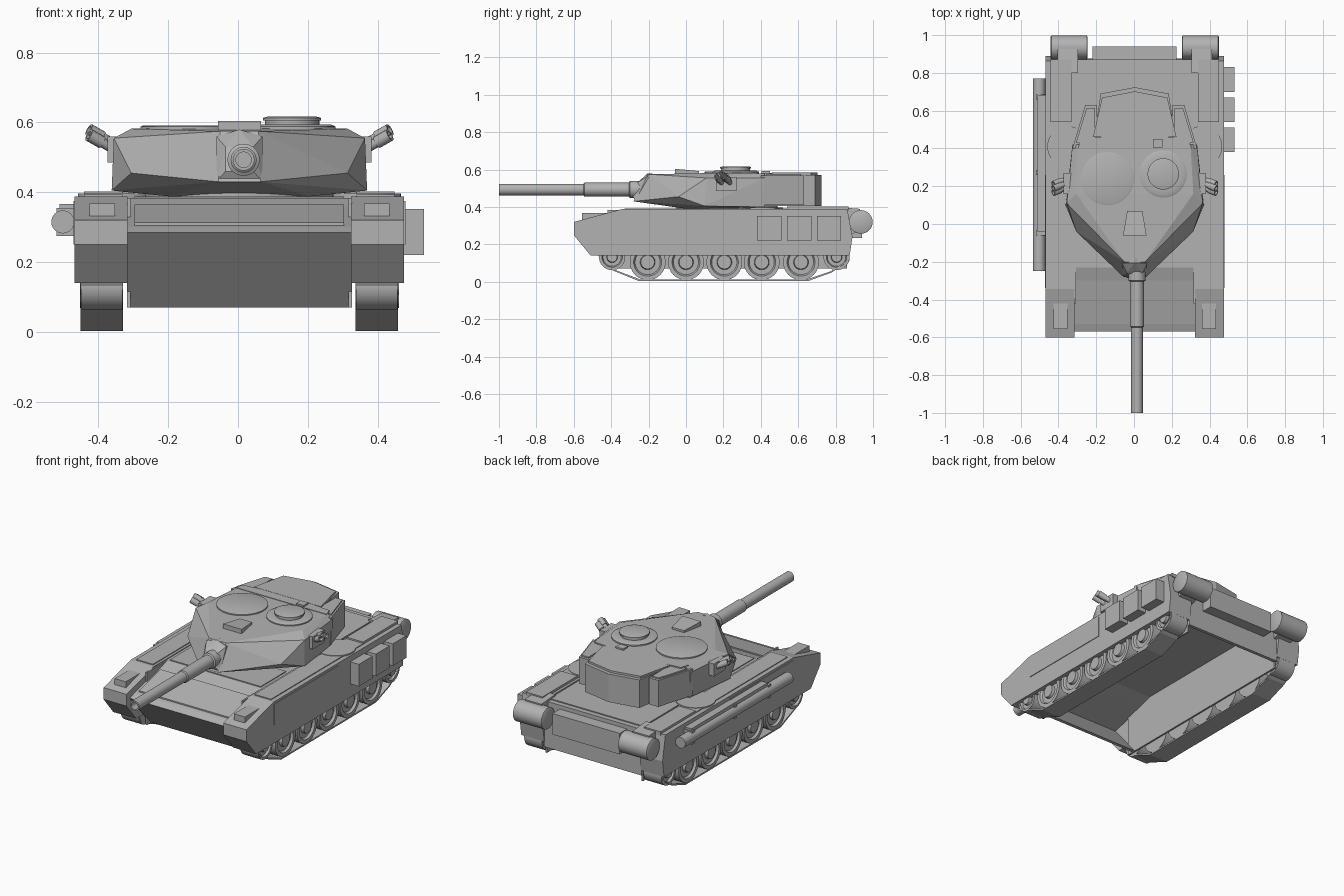
import bpy, bmesh, math
from mathutils import Vector

if "Cube" in bpy.data.objects:
    bpy.data.objects.remove(bpy.data.objects["Cube"])

CX = 0.004  # centre line of the hull
grey = bpy.data.materials.new("plain grey")
grey.diffuse_color = (0.45, 0.45, 0.45, 1)
grey.use_nodes = True
grey.node_tree.nodes["Principled BSDF"].inputs["Base Color"].default_value = grey.diffuse_color


def finish(name, bm, smooth=False):
    bmesh.ops.recalc_face_normals(bm, faces=bm.faces)
    me = bpy.data.meshes.new(name)
    bm.to_mesh(me)
    bm.free()
    me.materials.append(grey)
    ob = bpy.data.objects.new(name, me)
    bpy.context.collection.objects.link(ob)
    if smooth:
        bpy.ops.object.select_all(action='DESELECT')
        ob.select_set(True)
        bpy.context.view_layer.objects.active = ob
        bpy.ops.object.shade_smooth_by_angle(angle=math.radians(35))
    return ob


def prism(name, pts, a, b, axis='x'):
    """Extrude a (y, z) profile along x, or an (x, y) plan along z."""
    bm = bmesh.new()
    place = (lambda p, t: (t, p[0], p[1])) if axis == 'x' else (lambda p, t: (p[0], p[1], t))
    lo, hi = ([bm.verts.new(place(p, t)) for p in pts] for t in (a, b))
    bm.faces.new(lo)
    bm.faces.new(hi)
    n = len(pts)
    for i in range(n):
        j = (i + 1) % n
        bm.faces.new((lo[i], lo[j], hi[j], hi[i]))
    return finish(name, bm)


def box(name, x, y, z):
    return prism(name, [(x[0], y[0]), (x[1], y[0]), (x[1], y[1]), (x[0], y[1])], z[0], z[1], 'z')


def hull_of(name, pts, mirror=True):
    """Convex solid around points, mirrored left to right."""
    bm = bmesh.new()
    for x, y, z in pts:
        for s in ((1, -1) if mirror and x else (1,)):
            bm.verts.new((CX + s * x, y, z))
    bmesh.ops.convex_hull(bm, input=bm.verts)
    bmesh.ops.dissolve_limit(bm, angle_limit=0.02, verts=bm.verts, edges=bm.edges)
    return finish(name, bm)


def turned(name, start, direction, profile, n=32):
    """Revolve (distance, radius) pairs around a line."""
    d = Vector(direction).normalized()
    u = d.orthogonal().normalized()
    v = d.cross(u)
    bm = bmesh.new()
    rings = []
    for t, r in profile:
        rings.append([bm.verts.new(Vector(start) + d * t + r * (u * math.cos(2 * math.pi * k / n)
                      + v * math.sin(2 * math.pi * k / n))) for k in range(n)])
    for r0, r1 in zip(rings, rings[1:]):
        for k in range(n):
            j = (k + 1) % n
            bm.faces.new((r0[k], r0[j], r1[j], r1[k]))
    bm.faces.new(rings[0])
    bm.faces.new(rings[-1])
    return finish(name, bm, True)


def sides(f):
    for s, label in ((-1, "left"), (1, "right")):
        f(s, label)


# Hull: open-bottomed shell with nose, deck and rear plate
prism("hull_shell", [(-.38, .07), (-.57, .285), (-.53, .30), (-.30, .36), (-.23, .383), (.87, .383),
                     (.875, .11), (.855, .11), (.85, .363), (-.23, .363), (-.30, .34), (-.54, .28),
                     (-.36, .07)], CX - .322, CX + .322)
prism("glacis_panel", [(-.51, .305), (-.51, .313), (-.31, .365), (-.31, .357)], CX - .3, CX + .3)
box("deck_front_plate", (CX - .3, CX + .3), (-.22, .02), (.38, .388))
box("engine_deck", (CX - .31, CX + .31), (.45, .84), (.38, .389))
box("rear_box", (-.22, .225), (.86, .94), (.235, .36))


# Everything on each side of the hull
def side_parts(s, label):
    X = lambda v: CX + s * v
    prism(label + "_sponson", [(-.51, .14), (-.6, .25), (-.6, .32), (-.345, .388), (.863, .388),
                               (.89, .24), (.875, .14)], X(.32), X(.472))
    box(label + "_inner_wall", (X(.312), X(.322)), (-.42, .86), (.07, .383))
    prism(label + "_front_lamp_box", [(-.555, .32), (-.555, .368), (-.39, .368), (-.39, .34)], X(.357), X(.43))
    box(label + "_fender_plate", (X(.335), X(.445)), (-.33, .54), (.38, .393))
    box(label + "_rear_fender_plate", (X(.335), X(.445)), (.54, .87), (.38, .402))
    turned(label + "_fender_disc", (X(.355), .41, .38), (0, 0, 1), [(0, .108), (.016, .108)], 40)
    box(label + "_skirt_rail", (X(.47), X(.476)), (-.34, .26), (.25, .375))
    # fuel drum and its bracket
    turned(label + "_drum", (X(.25), .935, .32), (s, 0, 0), [(0, .056), (.004, .063), (.191, .063), (.195, .056)])
    prism(label + "_drum_bracket", [(.8, .38), (.8, .4), (.93, .39), (.93, .27), (.87, .25)], X(.3), X(.41))
    # track belt: thin band round the wheels
    outer = [(-.25, .003), (.65, .003), (.78, .05), (.865, .11), (.875, .16), (.84, .22), (-.43, .22),
             (-.475, .15), (-.44, .085), (-.39, .06)]
    c = Vector((.2, .115))
    inner = [(c.x + (y - c.x) * .985, c.y + (z - c.y) * .92) for y, z in outer]
    bm = bmesh.new()
    rows = [[bm.verts.new((X(x), *p)) for p in loop]
            for x, loop in ((.333, outer), (.455, outer), (.455, inner), (.333, inner))]
    for r0, r1 in zip(rows, rows[1:] + rows[:1]):
        for i in range(10):
            j = (i + 1) % 10
            bm.faces.new((r0[i], r0[j], r1[j], r1[i]))
    finish(label + "_track", bm)
    # wheels with a dished face and a hub
    wheels = [(y, .105, .096) for y in (-.205, 0, .205, .405, .615)] + [(-.395, .132, .07), (.805, .132, .07)]
    for i, (y, z, r) in enumerate(wheels):
        turned(f"{label}_wheel_{i + 1}", (X(.335), y, z), (s, 0, 0),
               [(0, r), (.118, r), (.118, r * .78), (.105, r * .7), (.105, r * .42),
                (.122, r * .38), (.122, r * .15)], 28)


sides(side_parts)

# Stowage on the outer sides
for i, y in enumerate((.38, .54, .70)):
    box(f"side_bin_{i + 1}", (.47, .533), (y, y + .13), (.22, .352))
turned("side_tube", (-.502, -.25, .315), (0, 1, 0), [(0, .033), (1.02, .033)], 24)
box("tube_rack", (-.512, -.465), (-.04, .68), (.31, .366))
for i, y in enumerate((-.06, .26, .66)):
    box(f"tube_clamp_{i + 1}", (-.52, -.465), (y, y + .025), (.275, .355))

# Turret: faceted body, rear bustle and bins
turned("turret_ring", (CX, .22, .375), (0, 0, 1), [(0, .27), (.03, .27)], 40)
hull_of("turret_body", [(.055, -.20, .575), (.06, -.28, .43), (.31, -.04, .455), (.36, .11, .555),
                        (.366, .10, .405), (.20, .02, .388), (.31, .16, .582), (.295, .42, .580),
                        (.33, .42, .555), (.32, .42, .40)])
plan = [(.225, .40), (.18, .69), (0, .724), (-.18, .69), (-.225, .40)]
prism("turret_bustle", [(CX + x, y) for x, y in plan], .405, .572, 'z')
prism("bustle_roof", [(CX + x * .96, .46 + (y - .46) * .95) for x, y in
                      [(.23, .46), (.18, .68), (0, .715), (-.18, .68), (-.23, .46)]], .57, .584, 'z')
hull_of("turret_roof_step", [(x, y, z) for x, y in ((.30, .40), (.285, .45), (0, .475)) for z in (.56, .583)])


def turret_side(s, label):
    X = lambda v: CX + s * v
    prism(label + "_turret_bin", [(X(.20), .40), (X(.33), .40), (X(.262), .63), (X(.20), .63)], .41, .568, 'z')
    prism(label + "_bin_lid", [(X(.21), .43), (X(.312), .43), (X(.255), .615), (X(.21), .615)], .56, .576, 'z')
    # smoke launchers
    d = Vector((s * .88, -.35, .5)).normalized()
    box(label + "_launcher_bracket", (X(.33), X(.378)), (.16, .27), (.485, .56))
    for i, (y, z) in enumerate(((.20, .515), (.245, .515), (.222, .53))):
        turned(f"{label}_launcher_{i + 1}", (X(.345), y, z), d,
               [(0, .014), (.06, .014), (.06, .018), (.105, .018), (.105, .012), (.07, .012)], 16)


sides(turret_side)

# Hatches and sight on the roof
turned("left_hatch", (-.14, .24, .57), (0, 0, 1), [(0, .14), (.018, .14), (.021, .132)], 48)
turned("cupola", (.155, .265, .57), (0, 0, 1), [(0, .125), (.018, .125), (.024, .112), (.024, .078), (.036, .078),
                                                (.036, .083), (.043, .083), (.047, .07)], 48)
hull_of("roof_sight", [(x, y, z) for x, y, t in ((.062, -.06, .604), (.04, .07, .592)) for z in (.56, t)])
box("small_periscope", (.1, .15), (.405, .45), (.57, .592))

# Gun: faceted mantlet, sleeve and hollow barrel
GX, GZ = .016, .493
hull_of("mantlet", [(.066, -.18, .56), (.066, -.21, .56), (.066, -.27, .43), (.066, -.18, .43), (0, -.205, .58),
                    (0, -.18, .58), (.04, -.285, .46), (.04, -.26, .53)])
turned("barrel", (GX, -.2, GZ), (0, -1, 0), [(0, .046), (.1, .046), (.105, .037), (.343, .037), (.348, .031),
                                           (.8, .031), (.8, .022), (.7, .022)], 32)
